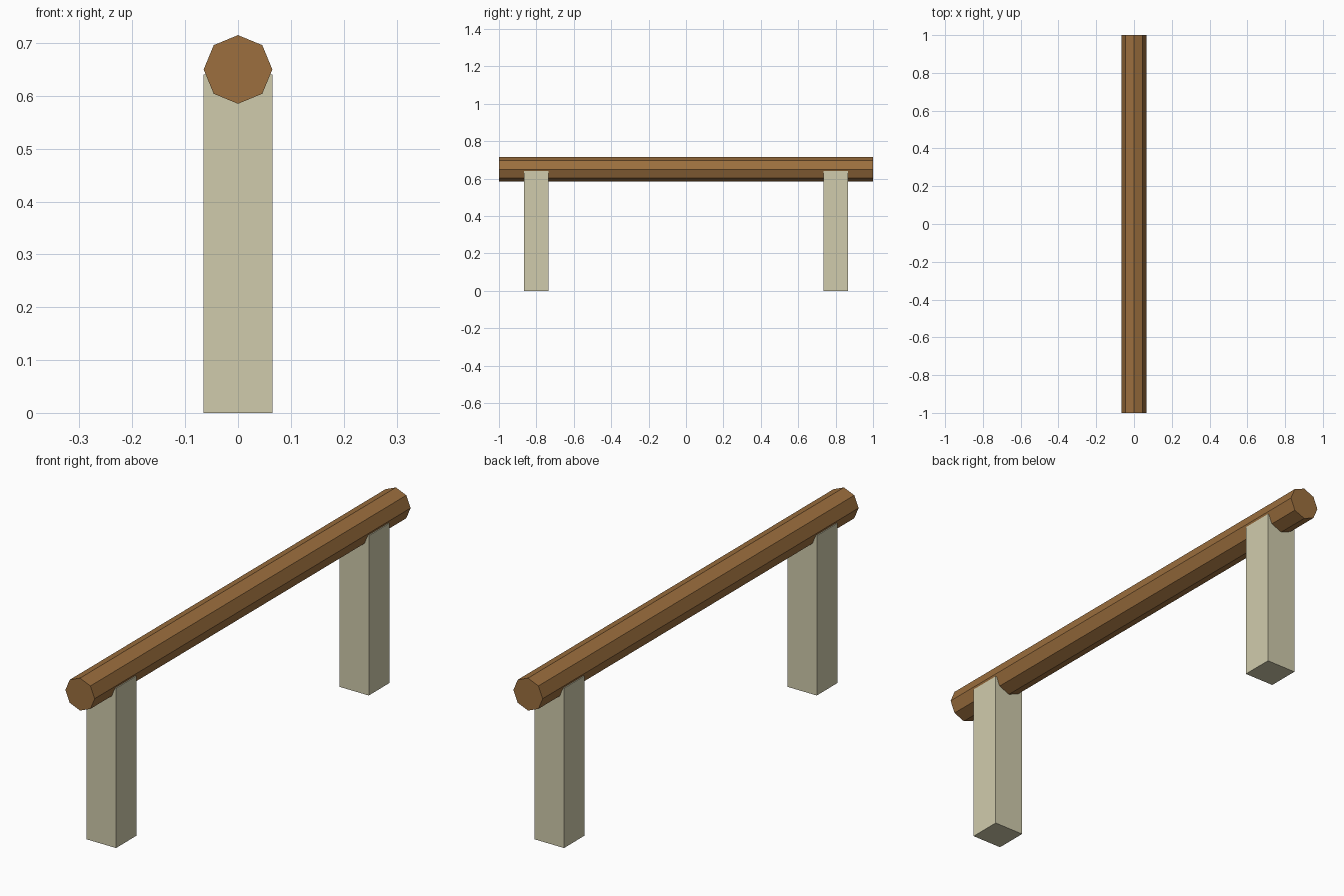
import bpy, math

if "Cube" in bpy.data.objects:
    bpy.data.objects.remove(bpy.data.objects["Cube"])


def material(name, srgb):
    m = bpy.data.materials.new(name)
    lin = [((c / 255 + 0.055) / 1.055) ** 2.4 for c in srgb]
    m.diffuse_color = (*lin, 1.0)
    m.use_nodes = True
    m.node_tree.nodes["Principled BSDF"].inputs["Base Color"].default_value = m.diffuse_color
    return m


wood = material("brown wood", (156, 111, 62))
stone = material("pale post", (208, 203, 172))

# Eight-sided rail running front to back
bpy.ops.mesh.primitive_cylinder_add(vertices=8, radius=0.065, depth=2,
                                    location=(0, 0, 0.65),
                                    rotation=(math.pi / 2, 0, 0))
rail = bpy.context.object
rail.name = "rail"
rail.data.materials.append(wood)

# Square posts under each end
for name, y in (("front_post", -0.8), ("back_post", 0.8)):
    bpy.ops.mesh.primitive_cube_add(size=1, location=(0, y, 0.32))
    post = bpy.context.object
    post.name = name
    post.scale = (0.13, 0.13, 0.64)
    post.data.materials.append(stone)
